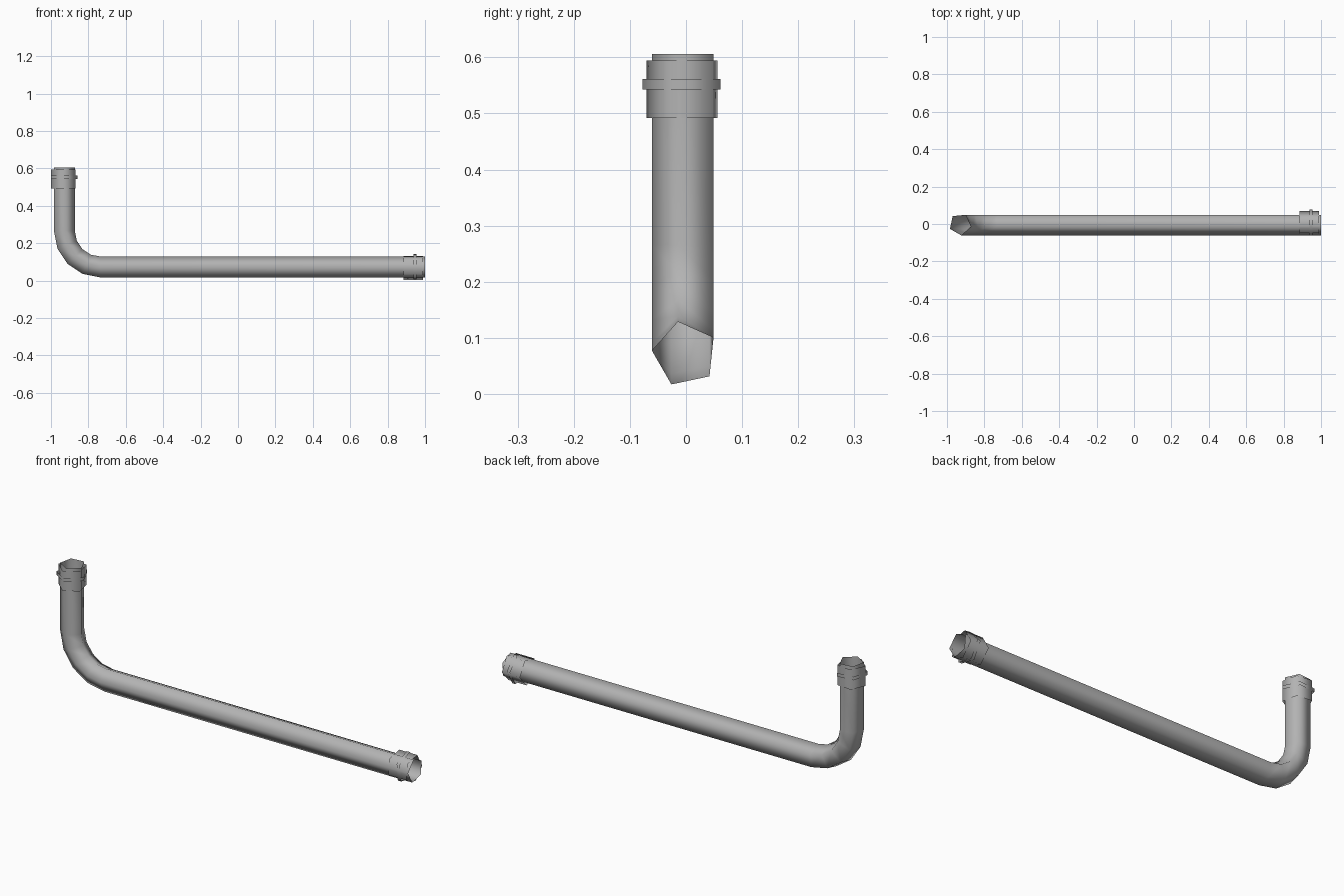
import bpy, bmesh, math
from mathutils import Vector

cube = bpy.data.objects.get("Cube")
if cube:
    bpy.data.objects.remove(cube, do_unlink=True)

grey = bpy.data.materials.new("pipe_grey")
grey.use_nodes = True
grey.diffuse_color = (0.45, 0.45, 0.45, 1)
grey.node_tree.nodes["Principled BSDF"].inputs["Base Color"].default_value = (0.45, 0.45, 0.45, 1)

SIDES = 5
Y_AXIS = Vector((0, 1, 0))


def section(center, side, up, radius, turn):
    """Points of a five-sided cross-section spanned by two directions."""
    angles = [math.radians(turn) + math.tau * i / SIDES for i in range(SIDES)]
    return [center + radius * (side * math.cos(a) + up * math.sin(a)) for a in angles]


def open_tube(name, sections):
    """Skin a row of cross-sections into an open, smooth-shaded tube."""
    bm = bmesh.new()
    rows = [[bm.verts.new(p) for p in s] for s in sections]
    for a, b in zip(rows, rows[1:]):
        for i in range(SIDES):
            j = (i + 1) % SIDES
            bm.faces.new((a[i], a[j], b[j], b[i])).smooth = True
    bmesh.ops.recalc_face_normals(bm, faces=bm.faces)
    mesh = bpy.data.meshes.new(name)
    bm.to_mesh(mesh)
    bm.free()
    mesh.materials.append(grey)
    obj = bpy.data.objects.new(name, mesh)
    bpy.context.collection.objects.link(obj)
    return obj


# Bent pipe: long run, four-step elbow, upright end
PIPE_Z, UPRIGHT_X, PIPE_Y, TOP_Z = 0.071, -0.93, -0.002, 0.606
BEND, STEPS = 0.195, 4
path = [(Vector((1, PIPE_Y, PIPE_Z)), 0)]
for i in range(STEPS + 1):
    a = math.pi / 2 * i / STEPS
    path.append((Vector((UPRIGHT_X + BEND * (1 - math.sin(a)), PIPE_Y,
                         PIPE_Z + BEND * (1 - math.cos(a)))), a))
path.append((Vector((UPRIGHT_X, PIPE_Y, TOP_Z)), math.pi / 2))
open_tube("bent_pipe", [
    section(p, Y_AXIS, Vector((math.sin(a), 0, math.cos(a))), 0.059, 30)
    for p, a in path])


# Couplings: a sleeve and a thin band around each pipe end
def coupling(name, tip, axis, side, up):
    for part, radius, turn, start, end in (
            ("sleeve", 0.068, 42, 0.114, 0.012),
            ("band", 0.0745, 30, 0.063, 0.045)):
        open_tube(f"{name}_{part}", [
            section(tip - axis * d, side, up, radius, turn) for d in (start, end)])


X_AXIS, Z_AXIS = Vector((1, 0, 0)), Vector((0, 0, 1))
coupling("upper", Vector((UPRIGHT_X - 0.002, -0.003, TOP_Z)), Z_AXIS, Y_AXIS, X_AXIS)
coupling("lower", Vector((1, 0.003, PIPE_Z)), X_AXIS, -Y_AXIS, Z_AXIS)
